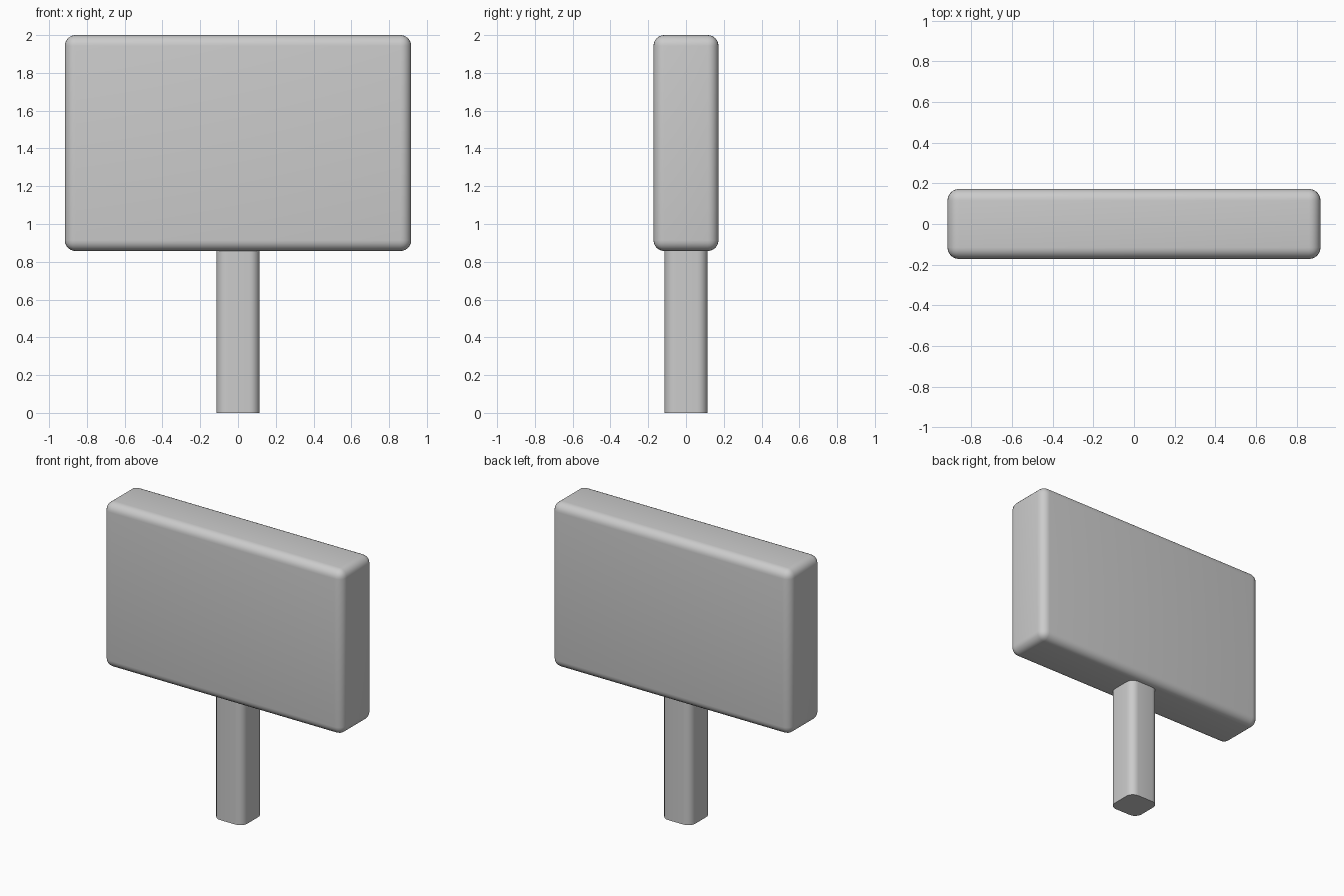
import bpy
import bmesh
from mathutils import Matrix

if "Cube" in bpy.data.objects:
    bpy.data.objects.remove(bpy.data.objects["Cube"])


def rounded_box(name, size, z0, radius, segments, vertical_only=False):
    """Box standing on z0 with rounded edges (all, or only the upright ones)."""
    bm = bmesh.new()
    sx, sy, sz = size
    mat = Matrix.Translation((0, 0, z0 + sz / 2)) @ Matrix.Diagonal((sx, sy, sz, 1))
    bmesh.ops.create_cube(bm, size=1, matrix=mat)
    edges = [e for e in bm.edges
             if not vertical_only or abs(e.verts[0].co.z - e.verts[1].co.z) > 1e-4]
    bmesh.ops.bevel(bm, geom=edges, offset=radius, offset_type='OFFSET',
                    segments=segments, profile=0.5, affect='EDGES')
    mesh = bpy.data.meshes.new(name)
    bm.to_mesh(mesh)
    bm.free()
    obj = bpy.data.objects.new(name, mesh)
    bpy.context.collection.objects.link(obj)
    bpy.ops.object.select_all(action='DESELECT')
    obj.select_set(True)
    bpy.context.view_layer.objects.active = obj
    bpy.ops.object.shade_smooth_by_angle(angle=0.6)
    return obj


# Sign board, softly rounded on every edge
rounded_box("sign_board", (1.834, 0.344, 1.143), 0.857, 0.057, 6)

# Square post with rounded uprights and a flat foot
rounded_box("post", (0.228, 0.228, 0.86), 0.0, 0.055, 6, vertical_only=True)
